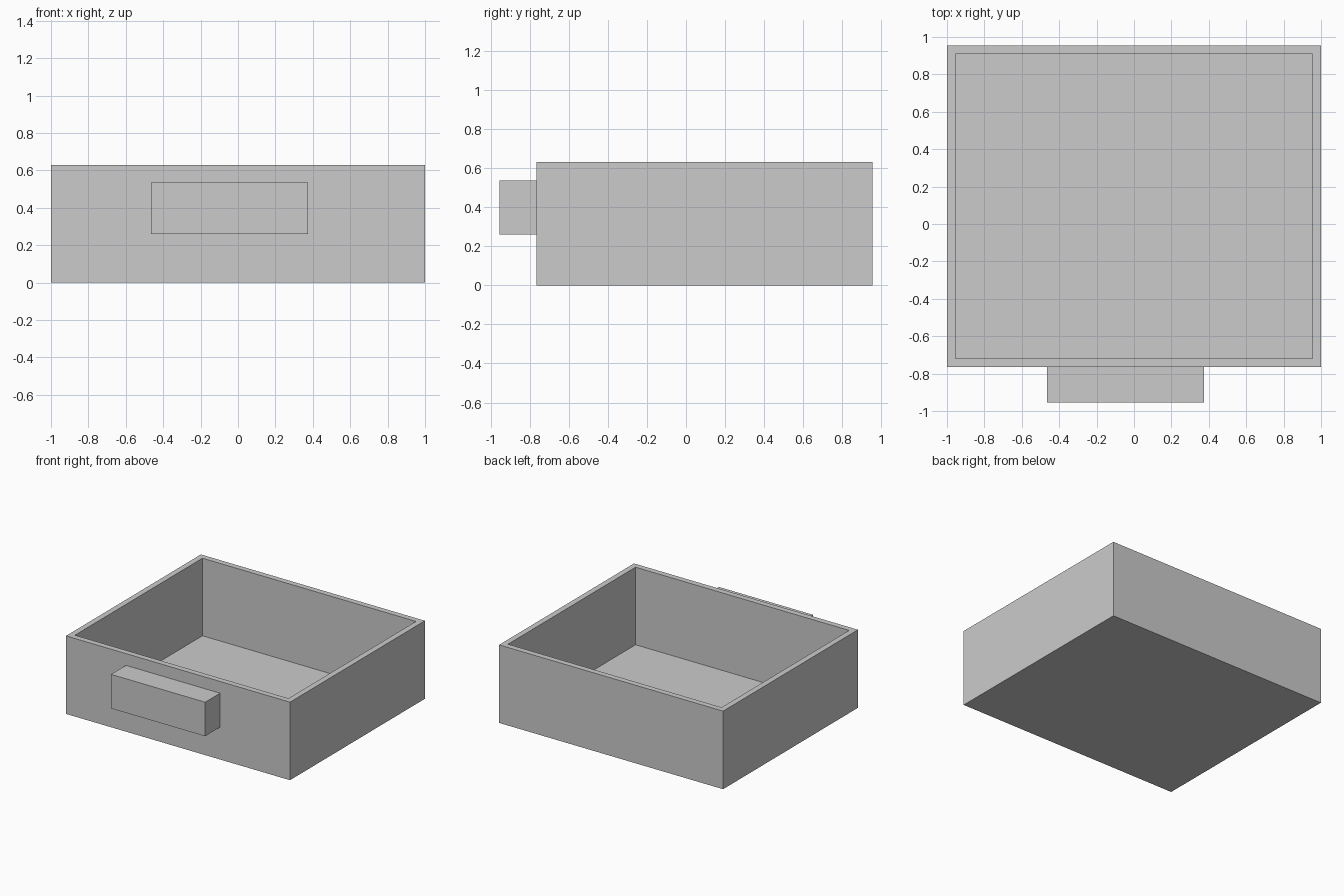
import bpy, bmesh
from mathutils import Vector

if "Cube" in bpy.data.objects:
    bpy.data.objects.remove(bpy.data.objects["Cube"])

grey = bpy.data.materials.new("plain grey")
grey.diffuse_color = (0.6, 0.6, 0.6, 1)
grey.use_nodes = True
grey.node_tree.nodes["Principled BSDF"].inputs["Base Color"].default_value = grey.diffuse_color


def box(name, lo, hi):
    """Axis-aligned box between two corners; returns object."""
    lo, hi = Vector(lo), Vector(hi)
    bm = bmesh.new()
    bmesh.ops.create_cube(bm, size=1)
    for v in bm.verts:
        v.co = (lo + hi) / 2 + v.co * (hi - lo)
    mesh = bpy.data.meshes.new(name)
    bm.to_mesh(mesh)
    bm.free()
    mesh.materials.append(grey)
    obj = bpy.data.objects.new(name, mesh)
    bpy.context.collection.objects.link(obj)
    return obj


# Drawer tray: outer block, with its top inset for the rim and sunk to a thin floor
tray = box("drawer_tray", (-1, -0.765, 0), (1, 0.955, 0.63))
bm = bmesh.new()
bm.from_mesh(tray.data)
top = max(bm.faces, key=lambda f: f.calc_center_median().z)
bmesh.ops.inset_individual(bm, faces=[top], thickness=0.066)
floor = bmesh.ops.extrude_discrete_faces(bm, faces=[top])["faces"][0]
for v in floor.verts:
    v.co.z = 0.004
bmesh.ops.recalc_face_normals(bm, faces=bm.faces)
bm.to_mesh(tray.data)
bm.free()

# Pull handle on the front, slightly off centre
box("drawer_handle", (-0.465, -0.955, 0.26), (0.375, -0.765, 0.535))
